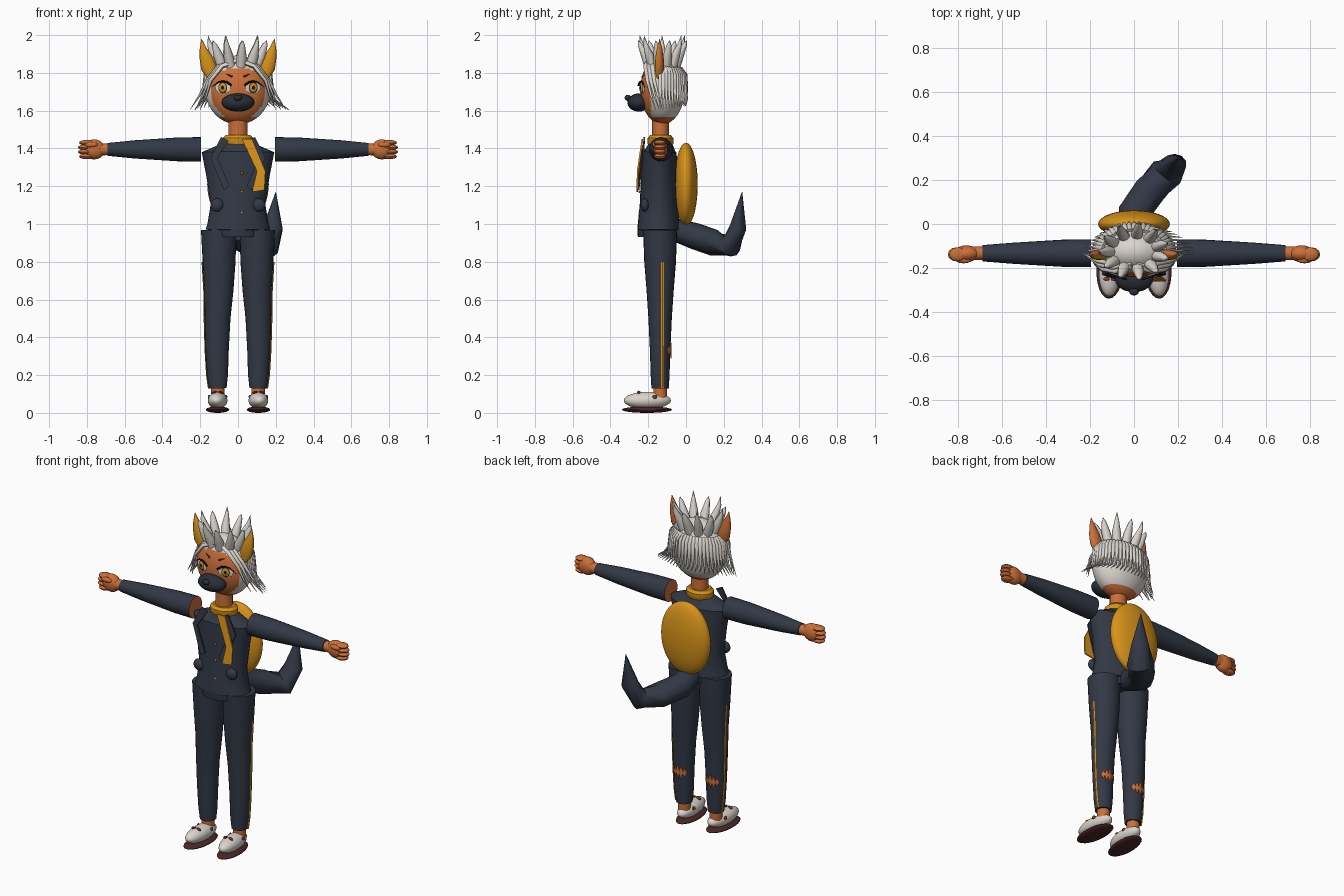
import bpy, bmesh, math
from mathutils import Vector, Euler

cube = bpy.data.objects.get("Cube")
if cube:
    bpy.data.objects.remove(cube)


def material(name, r, g, b):
    m = bpy.data.materials.new(name)
    m.use_nodes = True
    m.diffuse_color = (r, g, b, 1)
    bsdf = next(n for n in m.node_tree.nodes if n.type == 'BSDF_PRINCIPLED')
    bsdf.inputs["Base Color"].default_value = (r, g, b, 1)
    return m


NAVY = material("navy cloth", .032, .04, .06)
SKIN = material("orange fur", .6, .16, .04)
AMBER = material("amber", .68, .29, .01)
WHITE = material("off white", .7, .66, .61)
DARK = material("dark muzzle", .022, .027, .038)
BROWN = material("sole brown", .07, .02, .02)
RED = material("lace red", .23, .04, .02)
BLACK = material("black", .006, .006, .008)


def finish(name, bm, mat, angle=40):
    bmesh.ops.recalc_face_normals(bm, faces=bm.faces)
    me = bpy.data.meshes.new(name)
    bm.to_mesh(me)
    bm.free()
    ob = bpy.data.objects.new(name, me)
    bpy.context.collection.objects.link(ob)
    me.materials.append(mat)
    bpy.ops.object.select_all(action='DESELECT')
    ob.select_set(True)
    bpy.context.view_layer.objects.active = ob
    bpy.ops.object.shade_smooth_by_angle(angle=math.radians(angle))
    return ob


def paint(ob, mat, rule):
    ob.data.materials.append(mat)
    for p in ob.data.polygons:
        if rule(p.center, p.normal):
            p.material_index = len(ob.data.materials) - 1


def ball(name, loc, rad, mat, rot=(0, 0, 0), seg=24):
    bm = bmesh.new()
    bmesh.ops.create_uvsphere(bm, u_segments=seg, v_segments=seg * 2 // 3, radius=1)
    turn = Euler(rot).to_matrix()
    for v in bm.verts:
        v.co = turn @ (v.co * Vector(rad)) + Vector(loc)
    return finish(name, bm, mat)


def tube(name, pts, mat, n=20, ref=(0, 1, 0), angle=40):
    """Loft of elliptical rings; each point is x, y, z and two radii."""
    bm, rings = bmesh.new(), []
    cos = [Vector(p[:3]) for p in pts]
    for i, p in enumerate(pts):
        t = (cos[min(i + 1, len(pts) - 1)] - cos[max(i - 1, 0)]).normalized()
        u = Vector(ref).cross(t).normalized()
        v = t.cross(u)
        rings.append([bm.verts.new(cos[i] + u * p[3] * math.cos(a) + v * p[4] * math.sin(a))
                      for a in (k * math.tau / n for k in range(n))])
    for a, b in zip(rings, rings[1:]):
        for k in range(n):
            bm.faces.new((a[k], a[(k + 1) % n], b[(k + 1) % n], b[k]))
    bm.faces.new(rings[0])
    bm.faces.new(rings[-1])
    return finish(name, bm, mat, angle)


def strand(name, pts, rad, mat, n=6, ref=(0, 1, 0)):
    """Round lock of hair that tapers to a point."""
    last = len(pts) - 1
    radii = [max(.001, rad * (1 - (i / last) ** 2)) for i in range(last + 1)]
    return tube(name, [(*p, r, r) for p, r in zip(pts, radii)], mat, n, ref, 60)


def plate(name, outline, mat, thick=.008):
    """Thin slab from a closed outline of 3D points."""
    bm = bmesh.new()
    f = bm.faces.new([bm.verts.new(p) for p in outline])
    ext = bmesh.ops.extrude_face_region(bm, geom=[f])
    bmesh.ops.translate(bm, vec=(0, thick, 0),
                        verts=[g for g in ext['geom'] if isinstance(g, bmesh.types.BMVert)])
    return finish(name, bm, mat, 20)


# Jacket body
tube("jacket", [(0, -.145, .93, .118, .11), (0, -.145, .968, .122, .113),
                (0, -.145, .97, .172, .113), (0, -.145, 1.0, .162, .11),
                (0, -.142, 1.1, .145, .103), (0, -.14, 1.25, .167, .098),
                (0, -.14, 1.38, .192, .09), (0, -.135, 1.39, .17, .08),
                (0, -.135, 1.43, .075, .06)], NAVY, 28)
for z in (1.27, 1.17, 1.06):
    ball("jacket_button", (.02, -.246, z), (.007, .005, .007), AMBER, seg=12)

# Neck, scarf and backpack
tube("neck", [(0, -.135, 1.4, .05, .045), (0, -.135, 1.58, .05, .045)], SKIN)
tube("scarf_collar", [(0, -.135, 1.41, .068, .058), (0, -.135, 1.425, .082, .068),
                      (0, -.135, 1.455, .082, .068), (0, -.135, 1.47, .066, .055)], AMBER)
plate("scarf_tail", [(.02, -.235, 1.45), (.075, -.235, 1.45), (.145, -.26, 1.28), (.14, -.262, 1.18),
                     (.075, -.262, 1.17), (.1, -.26, 1.28)], AMBER)
ball("backpack", (0, 0, 1.21), (.163, .062, .22), AMBER, seg=36)

# Tail
tube("tail", [(0, -.06, .97, .06, .06), (0, .05, .935, .07, .075), (.07, .15, .9, .07, .075),
              (.15, .235, .885, .06, .08), (.185, .275, .98, .045, .055),
              (.2, .297, 1.17, .001, .001)], NAVY, 10, (1, 0, 0), 50)

for s in (1, -1):
    side = "left_" if s > 0 else "right_"

    # Lapels and pockets
    plate(side + "lapel", [(s * .09, -.225, 1.46), (s * .145, -.232, 1.35), (s * .075, -.255, 1.18),
                           (s * .045, -.255, 1.2), (s * .11, -.24, 1.35), (s * .05, -.225, 1.44)], NAVY)
    ball(side + "pocket", (s * .11, -.218, 1.1), (.035, .022, .035), NAVY)

    # Sleeve, with the bare arm showing at its open end
    sleeve = tube(side + "sleeve", [(s * .195, -.133, 1.395, .065, .063), (s * .32, -.133, 1.395, .063, .062),
                                    (s * .55, -.133, 1.395, .048, .048),
                                    (s * .69, -.133, 1.395, .034, .037)], NAVY, 24)
    paint(sleeve, SKIN, lambda c, n: abs(c.x) < .21 and n.x * s < -.9)

    # Hand
    tube(side + "wrist", [(s * .68, -.133, 1.395, .03, .03), (s * .76, -.133, 1.395, .034, .032)], SKIN)
    ball(side + "palm", (s * .762, -.135, 1.395), (.058, .038, .053), SKIN)
    for i in range(4):
        reach = .81 - .006 * abs(i - 1.5)
        ball(side + "finger", (s * reach, -.138, 1.43 - .024 * i), (.04, .032, .015), SKIN, seg=12)
    ball(side + "thumb", (s * .775, -.165, 1.42), (.035, .014, .015), SKIN, seg=12)

    # Trouser leg: height, centre x, half width, half depth
    prof = [(.13, .107, .046, .046), (.2, .108, .055, .05), (.33, .11, .061, .054),
            (.5, .108, .068, .062), (.65, .101, .077, .072), (.8, .1, .087, .084), (.97, .102, .094, .09)]
    tube(side + "trouser_leg", [(s * x, -.137, z, a, b) for z, x, a, b in prof], NAVY, 24)
    # Side stripe
    stripe = [(s * (x + a + .003), -.125, z) for z, x, a, b in prof[:-1]]
    tube(side + "trouser_stripe", [(*p, .003, .008) for p in stripe], AMBER, 4)
    # Torn diamonds on the back of the calf
    for i in range(-2, 3):
        a, h = i * .33, .042 - .01 * abs(i)
        c = Vector((s * .11 + .062 * math.sin(a), -.137 + .055 * math.cos(a), .33))
        w = Vector((math.cos(a), -math.sin(a), 0)) * .013
        up = Vector((0, 0, h))
        plate(side + "trouser_tear", [c - w, c + up, c + w, c - up], SKIN, .004)

    # Ankle and shoe
    tube(side + "ankle", [(s * .107, -.137, .07, .036, .036), (s * .107, -.137, .15, .036, .036)], SKIN)
    turn = (0, 0, s * .06)
    ball(side + "shoe", (s * .108, -.205, .066), (.052, .125, .045), WHITE, turn)
    ball(side + "sole", (s * .108, -.207, .017), (.062, .133, .017), BROWN, turn)
    for dx in (-.018, .018):
        ball(side + "lace", (s * .108 + dx, -.25, .109), (.016, .01, .007), RED, (0, dx * 20, 0), 8)
        ball(side + "shoe_tab", (s * .108 + dx * 2.5, -.165, .085), (.007, .013, .011), RED, seg=8)

    # Ear with amber lining
    ear = tube(side + "ear", [(s * .135, -.14, 1.77, .025, .018), (s * .155, -.14, 1.83, .042, .025),
                              (s * .17, -.14, 1.88, .034, .022), (s * .185, -.14, 1.93, .018, .014),
                              (s * .193, -.14, 1.98, .001, .001)], SKIN, 16)
    paint(ear, AMBER, lambda c, n: n.y < -.45 and c.z > 1.79)

    # Eye, lash and brow in layers
    turn = (0, 0, s * .34)
    out = Vector((s * .33, -.94, 0))
    base = Vector((s * .078, -.228, 1.722))
    for k, (part, w, h, mat) in enumerate((("eye_white", .044, .032, WHITE), ("iris_rim", .027, .03, DARK),
                                           ("iris", .021, .024, AMBER), ("pupil", .009, .012, BLACK))):
        ball(side + part, base + out * (.005 + .002 * k), (w, .0045, h), mat, turn, 20)
    arc = [base + out * .01 + Vector((s * .046 * t, s * .046 * t * s * .3, .034 - .022 * t * t))
           for t in (-1, -.5, 0, .5, 1, 1.25)]
    strand(side + "lash", arc, .006, BLACK)
    brow = [Vector((s * x, -.231 + (x - .03) * .45, z))
            for x, z in ((.03, 1.78), (.06, 1.792), (.09, 1.795), (.125, 1.782))]
    strand(side + "brow", brow, .005, DARK)

    # Locks framing the face
    for i in range(3):
        d = .018 * i
        strand(side + "face_lock", [(s * .01, -.195 + d, 1.865), (s * (.085 + d / 2), -.215 + d, 1.835),
                                    (s * (.145 + d / 2), -.205 + d, 1.76), (s * (.168 + d), -.185 + d, 1.68),
                                    (s * (.2 + d * 1.5), -.16 + d, 1.605)], .013, WHITE)

# Head: face fur in front and under the chin, hair elsewhere
head = ball("head", (0, -.125, 1.71), (.172, .117, .182), WHITE, seg=64)
paint(head, SKIN, lambda c, n: c.z < 1.565 or (c.y < -.185 and c.z < 1.825 - 2 * c.x ** 2))
ball("muzzle", (0, -.25, 1.643), (.087, .06, .048), DARK)
ball("nose", (0, -.308, 1.668), (.022, .017, .016), DARK, seg=16)

# Crown of spikes
for i in range(11):
    a = math.tau * i / 11 + .3
    c, q = math.cos(a), math.sin(a)
    top = 1.985 if i % 2 else 1.96
    tube("hair_spike", [(.1 * c, -.125 + .07 * q, 1.835, .028, .026),
                        (.125 * c, -.125 + .09 * q, 1.89, .026, .024),
                        (.15 * c, -.125 + .12 * q, 1.95, .013, .012),
                        (.158 * c, -.125 + .13 * q, top + .012, .001, .001)], WHITE, 8, angle=60)

# Hanging locks round the back
for i in range(27):
    a = math.pi * (i / 26 * 1.06 - .03)
    c, q = math.cos(a), math.sin(a)
    end = c * (.19 + .06 * c * c) + .02
    strand("back_lock", [(.14 * c, -.125 + .095 * q, 1.825), (.17 * c, -.125 + .122 * q, 1.79),
                         (.18 * c, -.125 + .128 * q, 1.72), (.19 * c, -.125 + .13 * q, 1.66),
                         (end, -.125 + .125 * q, 1.605 + .02 * q)], .013, WHITE)
